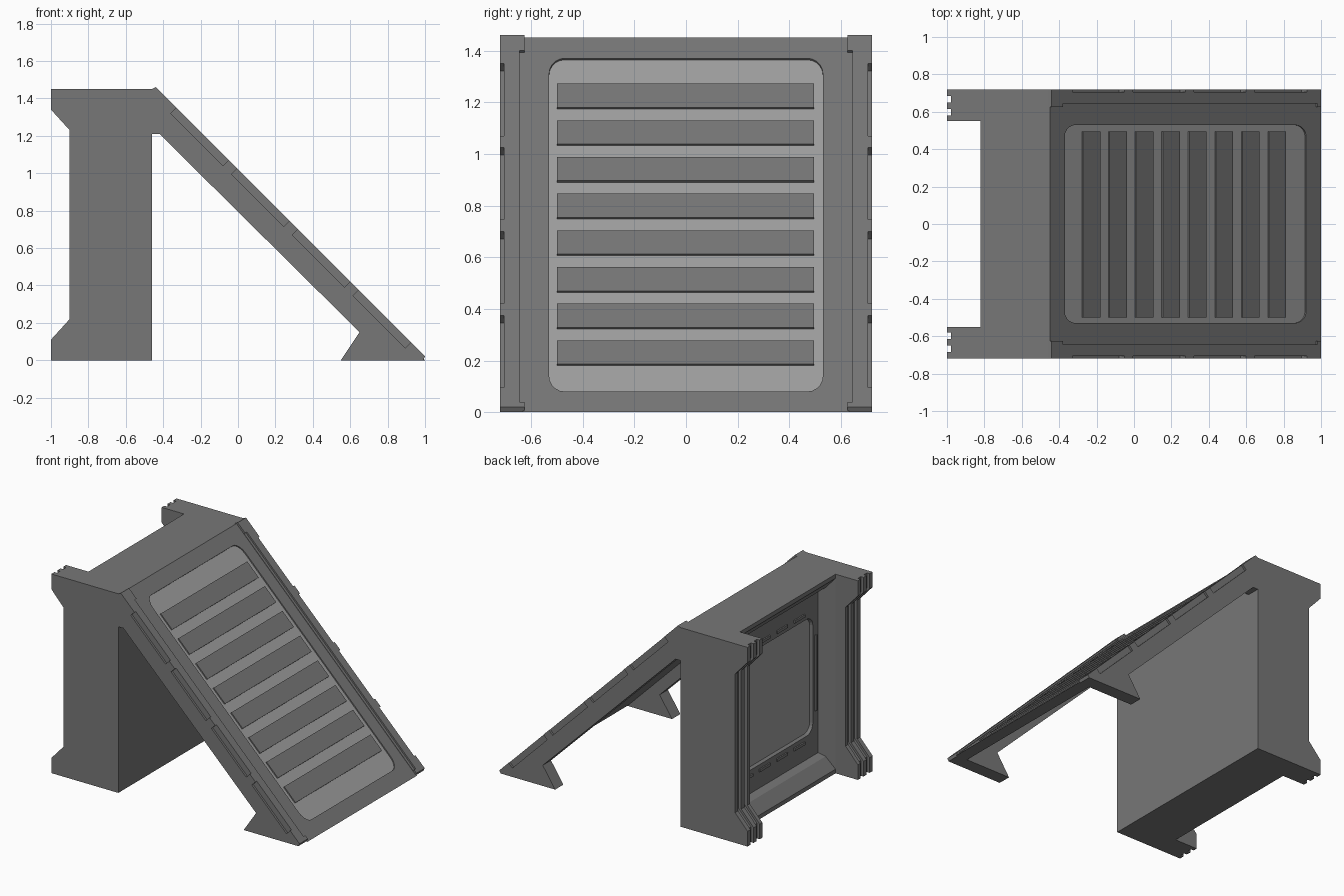
import bpy, bmesh, math

if "Cube" in bpy.data.objects:
    bpy.data.objects.remove(bpy.data.objects["Cube"])

def material(name, v):
    m = bpy.data.materials.new(name)
    m.diffuse_color = (v, v, v, 1)
    m.use_nodes = True
    m.node_tree.nodes["Principled BSDF"].inputs["Base Color"].default_value = m.diffuse_color
    return m

DARK, LIGHT = material("dark_grey", 0.185), material("light_grey", 0.35)

def finish(name, bm):
    bmesh.ops.remove_doubles(bm, verts=bm.verts, dist=1e-5)
    bmesh.ops.recalc_face_normals(bm, faces=bm.faces)
    me = bpy.data.meshes.new(name)
    bm.to_mesh(me)
    bm.free()
    ob = bpy.data.objects.new(name, me)
    bpy.context.collection.objects.link(ob)
    me.materials.append(DARK)
    me.materials.append(LIGHT)
    return ob

def add_plate(bm, pts, y0, y1):
    """Extrude an x-z outline between two y values."""
    a = [bm.verts.new((x, y0, z)) for x, z in pts]
    b = [bm.verts.new((x, y1, z)) for x, z in pts]
    bm.faces.new(a)
    bm.faces.new(b)
    for i in range(len(a)):
        j = (i + 1) % len(a)
        bm.faces.new((a[i], a[j], b[j], b[i]))

def rounded(half, z0, z1, r, seg=5):
    out = []
    for cy, cz, a0 in ((half - r, z1 - r, 0), (r - half, z1 - r, 90),
                       (r - half, z0 + r, 180), (half - r, z0 + r, 270)):
        for k in range(seg + 1):
            a = math.radians(a0 + 90 * k / seg)
            out.append((cy + r * math.cos(a), cz + r * math.sin(a)))
    return out

def loft(name, loops, slope):
    """Join rounded rectangles (half width, z0, z1, radius, x offset)."""
    bm = bmesh.new()
    rings = [[bm.verts.new((off - slope * z, y, z)) for y, z in rounded(h, z0, z1, r)]
             for h, z0, z1, r, off in loops]
    for p, q in zip(rings, rings[1:]):
        for i in range(len(p)):
            j = (i + 1) % len(p)
            bm.faces.new((p[i], p[j], q[j], q[i]))
    bm.faces.new(rings[0])
    bm.faces.new(rings[-1]).material_index = 1
    return finish(name, bm)

# Upright wall with framed recess on its back face
loft("upright_wall", [(0.72, 0, 1.45, 0, -0.46), (0.72, 0, 1.45, 0, -0.82),
                      (0.55, 0.03, 1.42, 0, -0.82), (0.535, 0.11, 1.34, 0, -0.75),
                      (0.52, 0.13, 1.32, 0, -0.70), (0.46, 0.30, 1.15, 0.07, -0.70),
                      (0.45, 0.31, 1.14, 0.06, -0.68)], 0)

# Small ribs around the back panel
bm = bmesh.new()
for z in (0.25, 1.18):
    for i in range(4):
        y = -0.3 + 0.2 * i
        add_plate(bm, [(-0.71, z), (-0.69, z), (-0.69, z + 0.02), (-0.71, z + 0.02)],
                  y - 0.06, y + 0.06)
for y in (-0.49, 0.49):
    add_plate(bm, [(-0.71, 0.45), (-0.69, 0.45), (-0.69, 1.0), (-0.71, 1.0)],
              y - 0.01, y + 0.01)
finish("back_panel_ribs", bm)

# Ribbed clamp columns on the back corners
for s, side in ((-1, "front"), (1, "rear")):
    bm = bmesh.new()
    for y0, y1, d in ((0.55, 0.58, 0), (0.58, 0.615, 0.022), (0.615, 0.65, 0),
                      (0.65, 0.685, 0.022), (0.685, 0.72, 0)):
        add_plate(bm, [(-0.82, 0), (d - 1, 0), (d - 1, 0.11), (d - 0.9, 0.22),
                       (d - 0.9, 1.23), (d - 1, 1.34), (d - 1, 1.45), (-0.82, 1.45)],
                  s * y0, s * y1)
    finish(side + "_ribbed_column", bm)

# Sloping panel with rounded recess
loft("ramp_panel", [(0.63, 0, 1.45, 0, 0.91), (0.63, 0, 1.45, 0, 1.0),
                    (0.53, 0.08, 1.37, 0.06, 1.0),
                    (0.53, 0.074, 1.364, 0.06, 0.988)], 1)

# Raised treads across the ramp
bm = bmesh.new()
t = 0.007
for i in range(8):
    z1 = 1.272 - 0.142 * i
    z0 = z1 - 0.092
    add_plate(bm, [(1 - z1, z1), (1 - z0, z0), (1 - z0 - t, z0 - t), (1 - z1 - t, z1 - t)],
              -0.5, 0.495)
finish("ramp_treads", bm)

# Side rails with feet, an inner groove and notched outer faces
under = [(0.99, 0), (0.55, 0), (0.65, 0.15), (-0.42, 1.21), (-0.46, 1.21), (-0.46, 1.45)]
top, toe = (-0.44, 1.46), (1, 0.02)
plain = [top, toe] + under
g = 0.008
groove = [top, (-0.38, 1.40), (-0.38 - g, 1.40 - g), (0.98 - g, 0.04 - g), (0.98, 0.04),
          toe] + under
notched = [top]
n = 0.03
for i in range(4):
    za, zb = 1.35 - 0.325 * i, 1.07 - 0.325 * i
    notched += [(1.02 - za, za), (1.02 - za - n, za - n),
                (1.02 - zb - n, zb - n), (1.02 - zb, zb)]
notched += [toe] + under
for s, side in ((-1, "front"), (1, "rear")):
    bm = bmesh.new()
    add_plate(bm, groove, s * 0.625, s * 0.645)
    add_plate(bm, plain, s * 0.645, s * 0.705)
    add_plate(bm, notched, s * 0.705, s * 0.72)
    finish(side + "_ramp_rail", bm)
